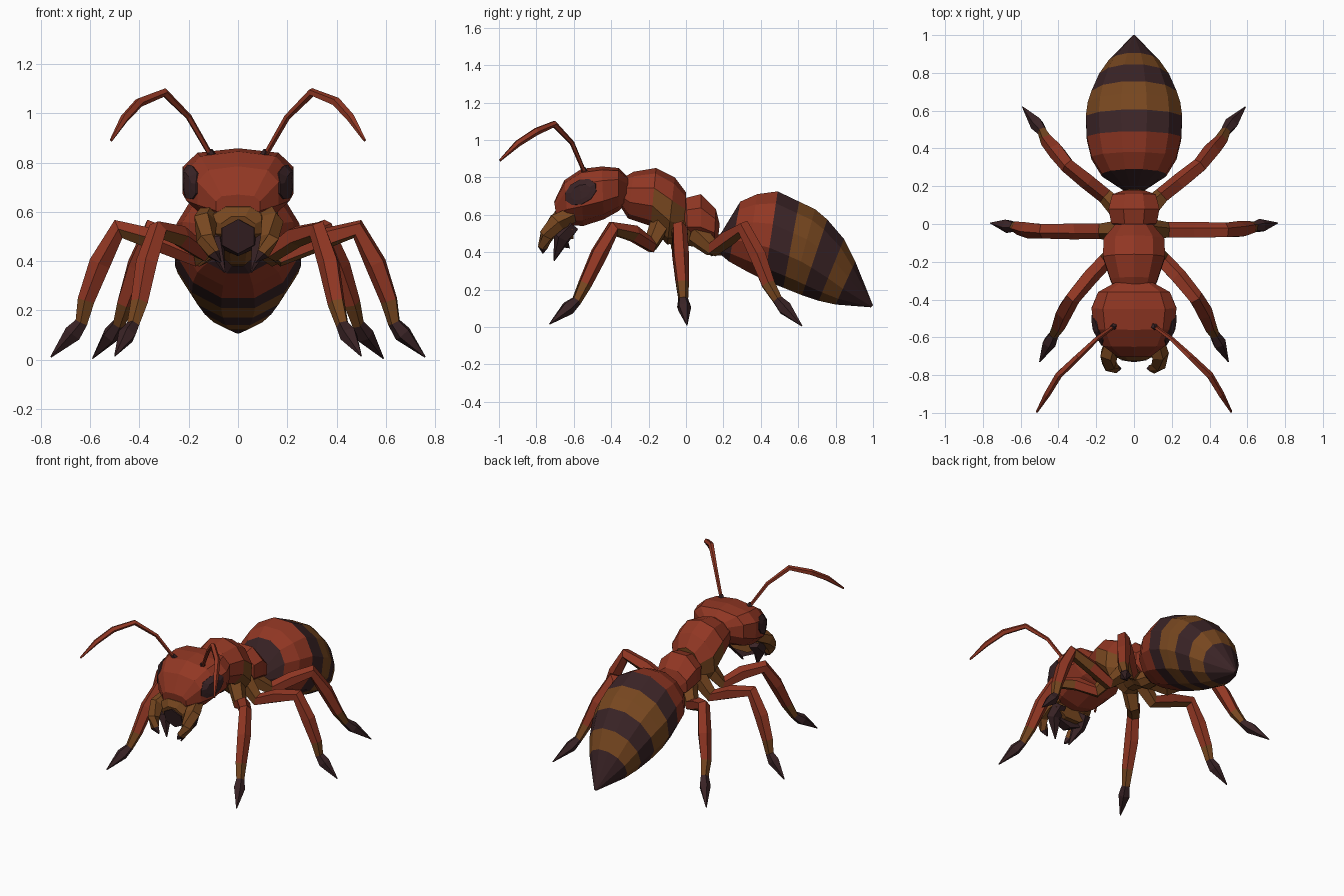
import bpy, bmesh, math
from mathutils import Vector
from mathutils.bvhtree import BVHTree

def material(name, color):
    m = bpy.data.materials.new(name)
    m.diffuse_color = (*color, 1)
    return m

RED, BROWN, DARK = 0, 1, 2
MATS = [material("rust red", (0.285, 0.038, 0.017)),
        material("amber brown", (0.185, 0.063, 0.014)),
        material("dark umber", (0.042, 0.017, 0.019))]

def finish(name, bm):
    bmesh.ops.recalc_face_normals(bm, faces=bm.faces)
    me = bpy.data.meshes.new(name)
    bm.to_mesh(me)
    bm.free()
    for m in MATS:
        me.materials.append(m)
    ob = bpy.data.objects.new(name, me)
    bpy.context.collection.objects.link(ob)
    return ob

def skin(name, rings, colors):
    """Join rings of points into a closed flat-shaded surface, one colour per band."""
    bm = bmesh.new()
    loops = [[bm.verts.new(p) for p in r] for r in rings]
    n = len(loops[0])
    for a, b, c in zip(loops, loops[1:], colors):
        for i in range(n):
            j = (i + 1) % n
            bm.faces.new((a[i], a[j], b[j], b[i])).material_index = c
    bm.faces.new(loops[0]).material_index = colors[0]
    bm.faces.new(loops[-1]).material_index = colors[-1]
    return finish(name, bm)

def body(name, stations, colors, sides=10, top_power=1.0):
    """Stations: top (y, z), bottom (y, z), half width; top_power below 1 squares the upper half."""
    angles = [2 * math.pi * (i + 0.5) / sides for i in range(sides)]
    top = max(math.sin(a) for a in angles)
    rings = []
    for ty, tz, by, bz, w in stations:
        ring = []
        for a in angles:
            c, s = math.cos(a) / math.cos(math.pi / sides), math.sin(a) / top
            if s > 0:
                c = math.copysign(abs(c) ** top_power, c)
                s = s ** top_power
            if abs(c) < 1e-6:
                c = 0
            t = (s + 1) / 2
            ring.append((w * c, by + (ty - by) * t, bz + (tz - bz) * t))
        rings.append(ring)
    return skin(name, rings, colors)

def limb(name, pts, radii, colors, sides=5):
    pts = [Vector(p) for p in pts]
    rings = []
    for i, (p, r) in enumerate(zip(pts, radii)):
        d = (pts[min(i + 1, len(pts) - 1)] - p).normalized() + (p - pts[max(i - 1, 0)]).normalized()
        q = d.to_track_quat('Z', 'Y')
        rings.append([p + q @ Vector((r * math.cos(k * 2 * math.pi / sides),
                                      r * math.sin(k * 2 * math.pi / sides), 0)) for k in range(sides)])
    return skin(name, rings, colors)

# Striped abdomen
body("abdomen", [
    (0.18, 0.49, 0.17, 0.40, 0.05), (0.29, 0.67, 0.23, 0.35, 0.17),
    (0.38, 0.71, 0.32, 0.30, 0.225), (0.49, 0.725, 0.42, 0.25, 0.25),
    (0.605, 0.67, 0.52, 0.21, 0.255), (0.69, 0.63, 0.57, 0.19, 0.245),
    (0.755, 0.575, 0.62, 0.17, 0.225), (0.845, 0.47, 0.71, 0.14, 0.185),
    (0.905, 0.35, 0.80, 0.12, 0.135), (1.0, 0.115, 0.99, 0.105, 0.008)],
    [DARK, RED, RED, DARK, BROWN, BROWN, DARK, BROWN, DARK], 12)

# Waist node and its brown stalk
body("waist", [
    (-0.02, 0.62, -0.02, 0.50, 0.08), (0.0, 0.69, 0.01, 0.47, 0.12),
    (0.08, 0.71, 0.08, 0.46, 0.135), (0.16, 0.63, 0.15, 0.45, 0.115),
    (0.18, 0.55, 0.17, 0.46, 0.06)], [RED] * 4, 8)
body("waist_stalk", [
    (-0.06, 0.56, -0.04, 0.44, 0.06), (0.05, 0.53, 0.04, 0.43, 0.08),
    (0.12, 0.50, 0.11, 0.385, 0.07), (0.22, 0.49, 0.21, 0.38, 0.05)], [BROWN] * 3, 8)

# Thorax, brown on its lower rear
thorax = body("thorax", [
    (-0.35, 0.79, -0.36, 0.66, 0.10), (-0.28, 0.83, -0.31, 0.58, 0.125),
    (-0.16, 0.85, -0.19, 0.54, 0.165), (-0.06, 0.80, -0.10, 0.44, 0.16),
    (0.0, 0.72, -0.01, 0.46, 0.10)], [RED] * 4, 10)
for f in thorax.data.polygons:
    if f.center.z < 0.66 and f.center.y > -0.2:
        f.material_index = BROWN

# Head, flatter across the crown
head = body("head", [
    (-0.31, 0.80, -0.31, 0.67, 0.10), (-0.36, 0.85, -0.36, 0.62, 0.19),
    (-0.45, 0.858, -0.44, 0.575, 0.225), (-0.56, 0.845, -0.55, 0.54, 0.21),
    (-0.65, 0.785, -0.63, 0.545, 0.165), (-0.705, 0.67, -0.69, 0.57, 0.09)],
    [RED] * 5, 10, 0.65)
head_tree = BVHTree.FromPolygons([v.co for v in head.data.vertices],
                                 [p.vertices[:] for p in head.data.polygons])

# Mouth plates
body("mouth", [
    (-0.62, 0.64, -0.60, 0.47, 0.13), (-0.70, 0.62, -0.67, 0.47, 0.12),
    (-0.725, 0.58, -0.70, 0.48, 0.07)], [BROWN, BROWN], 8)
body("mouth_opening", [
    (-0.66, 0.57, -0.62, 0.42, 0.085), (-0.732, 0.57, -0.69, 0.43, 0.065)], [DARK], 6)

# Leg joints: hip, coxa end, femur, knee, mid shin, shin end, ankle, foot bulge, toe
LEGS = {
    "front_leg": [(0.07, -0.13, 0.56), (0.15, -0.19, 0.44), (0.235, -0.28, 0.50), (0.325, -0.39, 0.525),
                  (0.37, -0.465, 0.39), (0.40, -0.54, 0.23), (0.425, -0.585, 0.14),
                  (0.45, -0.63, 0.10), (0.50, -0.73, 0.015)],
    "middle_leg": [(0.07, -0.03, 0.53), (0.18, -0.035, 0.42), (0.33, -0.035, 0.485), (0.485, -0.035, 0.53),
                   (0.56, -0.03, 0.39), (0.615, -0.02, 0.24), (0.635, -0.015, 0.15),
                   (0.67, -0.01, 0.105), (0.76, 0.005, 0.01)],
    "hind_leg": [(0.06, 0.06, 0.50), (0.15, 0.15, 0.42), (0.25, 0.23, 0.48), (0.35, 0.31, 0.53),
                 (0.41, 0.385, 0.38), (0.46, 0.44, 0.23), (0.485, 0.49, 0.145),
                 (0.515, 0.53, 0.10), (0.59, 0.62, 0.005)],
}
for side, s in (("right", 1), ("left", -1)):
    def m(pts):
        return [(s * x, y, z) for x, y, z in pts]
    for name, pts in LEGS.items():
        leg = limb(f"{name}_{side}", m(pts),
                   [0.06, 0.045, 0.046, 0.042, 0.046, 0.037, 0.027, 0.038, 0.003],
                   [BROWN, RED, RED, RED, RED, BROWN, DARK, DARK])
        # brown underside of the thigh
        for f in leg.data.polygons:
            if f.material_index == RED and f.normal.z < -0.6 and abs(f.center.x) < abs(pts[3][0]) - 0.02:
                f.material_index = BROWN

    # Antenna with a dark socket
    limb(f"antenna_{side}", m([(0.105, -0.54, 0.82), (0.20, -0.61, 0.985), (0.30, -0.705, 1.085),
                               (0.40, -0.80, 1.045), (0.46, -0.90, 0.98), (0.515, -0.995, 0.89)]),
         [0.011, 0.013, 0.018, 0.020, 0.018, 0.006], [RED] * 5)
    limb(f"antenna_socket_{side}", m([(0.10, -0.535, 0.81), (0.115, -0.55, 0.85)]),
         [0.024, 0.013], [DARK])

    # Jaw with a dark fang behind it
    limb(f"jaw_{side}", m([(0.11, -0.61, 0.60), (0.135, -0.69, 0.56), (0.13, -0.745, 0.49),
                           (0.10, -0.765, 0.43), (0.07, -0.765, 0.395)]),
         [0.045, 0.05, 0.040, 0.028, 0.004], [BROWN, BROWN, BROWN, DARK])
    limb(f"fang_{side}", m([(0.10, -0.61, 0.55), (0.10, -0.665, 0.48), (0.055, -0.705, 0.355)]),
         [0.045, 0.046, 0.004], [DARK, DARK])

    # Eye: slanted oval plate following the side of the head
    rings = []
    for r, lift in ((1, -0.002), (0.98, 0.006), (0.6, 0.009), (0.1, 0.009)):
        ring = []
        for k in range(10):
            a = 2 * math.pi * k / 10
            u, v = 0.092 * r * math.cos(a), 0.062 * r * math.sin(a)
            y, z = -0.562 + 0.87 * u - 0.5 * v, 0.72 + 0.5 * u + 0.87 * v
            hit, normal, *_ = head_tree.ray_cast(Vector((s, y, z)), Vector((-s, 0, 0)))
            if normal.x * s < 0:
                normal = -normal
            ring.append(hit + normal * lift)
        rings.append(ring)
    skin(f"eye_{side}", rings, [DARK] * 3)
